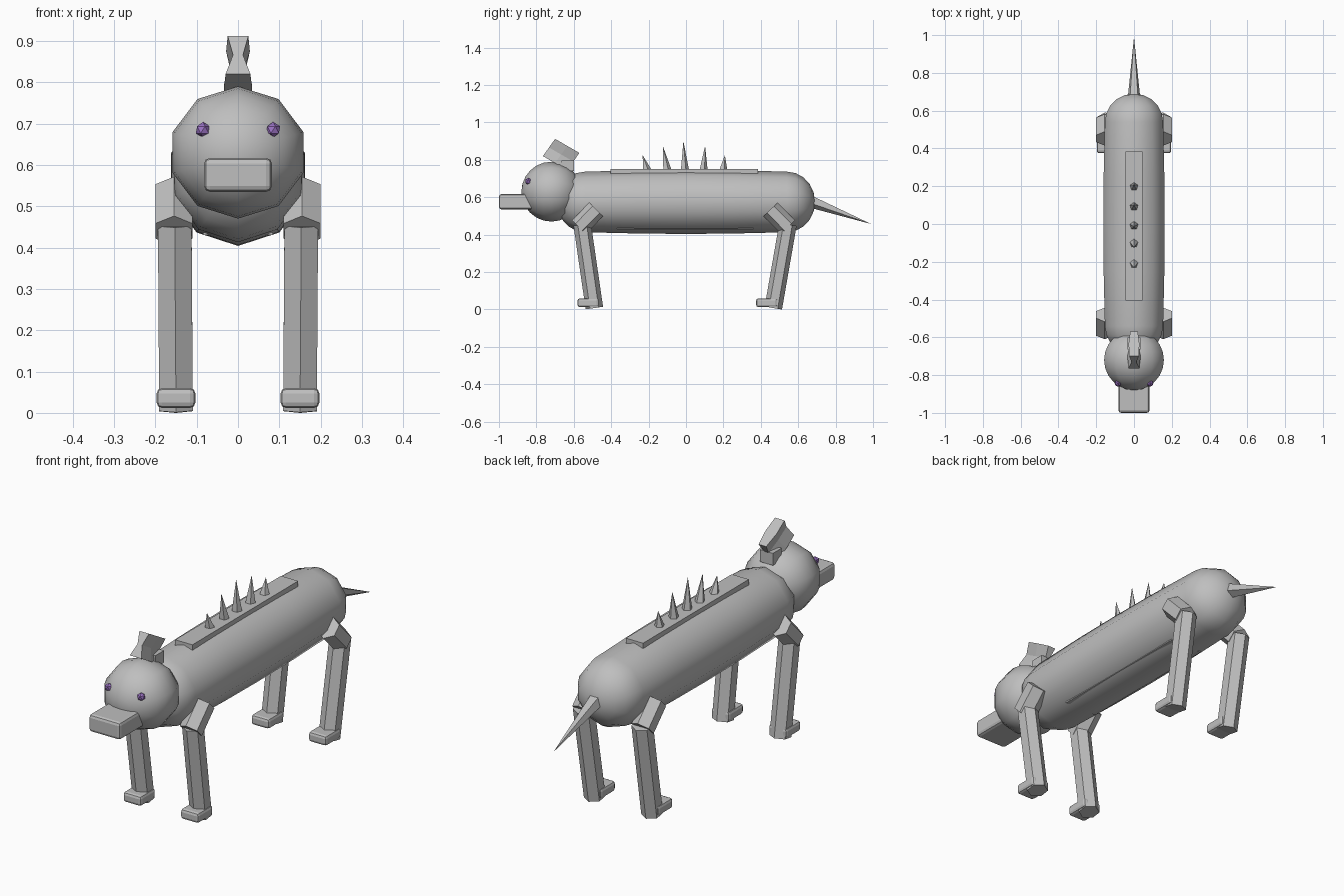
import bpy, bmesh, math
from mathutils import Vector, Matrix

if "Cube" in bpy.data.objects:
    bpy.data.objects.remove(bpy.data.objects["Cube"])


def material(name, rgb):
    m = bpy.data.materials.new(name)
    m.diffuse_color = (*rgb, 1)
    m.use_nodes = True
    m.node_tree.nodes["Principled BSDF"].inputs["Base Color"].default_value = m.diffuse_color
    return m


GREY = material("grey", (0.52, 0.52, 0.52))
PURPLE = material("purple", (0.33, 0.17, 0.55))


def finish(bm, name, mat=GREY, smooth=None):
    bmesh.ops.recalc_face_normals(bm, faces=bm.faces)
    me = bpy.data.meshes.new(name)
    bm.to_mesh(me)
    bm.free()
    me.materials.append(mat)
    ob = bpy.data.objects.new(name, me)
    bpy.context.collection.objects.link(ob)
    for p in me.polygons:
        p.use_smooth = bool(smooth)
    return ob


def lathe(name, profile, z, sides=10, sx=1.0):
    """Revolve (y, radius) points around a lengthwise axis, corner pointing up."""
    bm = bmesh.new()
    rings = []
    for y, r in profile:
        if r < 1e-4:
            rings.append([bm.verts.new((0, y, z))])
            continue
        rings.append([bm.verts.new((sx * r * math.sin(2 * math.pi * i / sides), y,
                                    z + r * math.cos(2 * math.pi * i / sides)))
                      for i in range(sides)])
    for a, b in zip(rings, rings[1:]):
        for i in range(sides):
            j = (i + 1) % sides
            f = [a[i % len(a)], a[j % len(a)], b[j % len(b)], b[i % len(b)]]
            bm.faces.new(list(dict.fromkeys(f)))
    return finish(bm, name, smooth=True)


def box(name, lo, hi, bevel=0.0):
    lo, hi = Vector(lo), Vector(hi)
    bm = bmesh.new()
    bmesh.ops.create_cube(bm, size=1)
    for v in bm.verts:
        v.co = (lo + hi) / 2 + Vector([c * d for c, d in zip(v.co, hi - lo)])
    if bevel:
        bmesh.ops.bevel(bm, geom=bm.edges[:], offset=bevel, segments=2,
                        profile=0.5, affect='EDGES')
    return finish(bm, name)


def limb(name, a, b, r1, r2, sides=6):
    """Faceted rod or spike from a to b, with one corner facing forward."""
    a, b = Vector(a), Vector(b)
    z = (b - a).normalized()
    x = Vector((1, 0, 0))
    x = (x - z * x.dot(z)).normalized()
    y = z.cross(x)
    bm = bmesh.new()
    mat = Matrix((x, y, z)).transposed().to_4x4()
    mat.translation = (a + b) / 2
    bmesh.ops.create_cone(bm, cap_ends=True, segments=sides, radius1=r1, radius2=r2,
                          depth=(b - a).length)
    # turn the section so a corner lies along the local y axis
    first = min(bm.verts, key=lambda v: v.co.z).co
    turn = math.pi / 2 - math.atan2(first.y, first.x)
    bm.transform(mat @ Matrix.Rotation(turn, 4, 'Z'))
    return finish(bm, name)


# body: long faceted capsule, slightly fuller in the middle
cap = [(0.15 * math.sin(t), 0.162 * math.cos(t))
       for t in [math.radians(a) for a in (0, 18, 36, 54, 72, 90)]]
back = [(0.54 + y, r) for y, r in cap]
front = [(-y, r) for y, r in reversed(back)]
lathe("body", front + [(-0.25, 0.169), (0, 0.171), (0.25, 0.169)] + back, 0.575)

# head: faceted ball
lathe("head", [(-0.72 - 0.16 * math.cos(math.pi * i / 12), 0.16 * math.sin(math.pi * i / 12))
               for i in range(13)], 0.63, sx=1.04)
box("muzzle", (-0.082, -1.0, 0.535), (0.082, -0.78, 0.617), 0.014)

# back plate, belly plate and row of spikes
box("back_plate", (-0.045, -0.405, 0.715), (0.045, 0.385, 0.752))
box("belly_plate", (-0.085, -0.37, 0.43), (0.085, 0.36, 0.44))
for i, (y, top, lean) in enumerate([(-0.21, 0.825, -0.022), (-0.102, 0.875, -0.022),
                                    (-0.008, 0.90, -0.006), (0.092, 0.875, 0.01),
                                    (0.198, 0.825, 0.01)]):
    limb(f"spike_{i + 1}", (0, y, 0.745), (0, y + lean, top), 0.024, 0.0, 5)

# tail
limb("tail", (0, 0.66, 0.582), (0, 0.99, 0.457), 0.036, 0.0, 5)

# crest: hourglass outline swept backwards and down
low, high, sweep = Vector((0, -0.765, 0.82)), Vector((0, -0.70, 0.912)), Vector((0, 0.13, -0.075))
bm = bmesh.new()
loops = []
for s, w in ((0, 1.0), (0.5, 1.15), (1, 0.8)):
    pts = [(0, -0.03), (0, 0.03), (0.5, 0.012), (1, 0.025), (1, -0.025), (0.5, -0.012)]
    loops.append([bm.verts.new(low.lerp(high, t) + sweep * s + Vector((x * w, 0, 0)))
                  for t, x in pts])
for a, b in zip(loops, loops[1:]):
    for i in range(6):
        j = (i + 1) % 6
        bm.faces.new((a[i], a[j], b[j], b[i]))
for end in (loops[0], loops[-1]):
    bm.faces.new((end[0], end[1], end[2], end[5]))
    bm.faces.new((end[5], end[2], end[3], end[4]))
finish(bm, "crest")
box("crest_base", (-0.034, -0.665, 0.74), (0.034, -0.60, 0.797))

for side, s in (("left", 1), ("right", -1)):
    # eyes
    bm = bmesh.new()
    bmesh.ops.create_icosphere(bm, subdivisions=1, radius=0.019,
                               matrix=Matrix.Translation((s * 0.085, -0.843, 0.685)))
    finish(bm, f"{side}_eye", PURPLE)
    # legs: short thigh, long shin, rounded foot
    for end, knee, hip, ankle, foot in (
            ("front", (-0.573, 0.44), (-0.48, 0.535), (-0.49, 0.008), -0.58),
            ("rear", (0.545, 0.44), (0.452, 0.535), (0.467, 0.008), 0.375)):
        x = s * 0.155
        limb(f"{side}_{end}_thigh", (x, *knee), (x, *hip), 0.052, 0.052)
        top = (s * 0.153, knee[0] + (0.018 if end == "front" else 0), 0.455)
        limb(f"{side}_{end}_shin", top, (s * 0.15, *ankle), 0.047, 0.047)
        box(f"{side}_{end}_foot", (s * 0.15 - 0.047, foot, 0.012),
            (s * 0.15 + 0.047, foot + 0.115, 0.06), 0.013)
